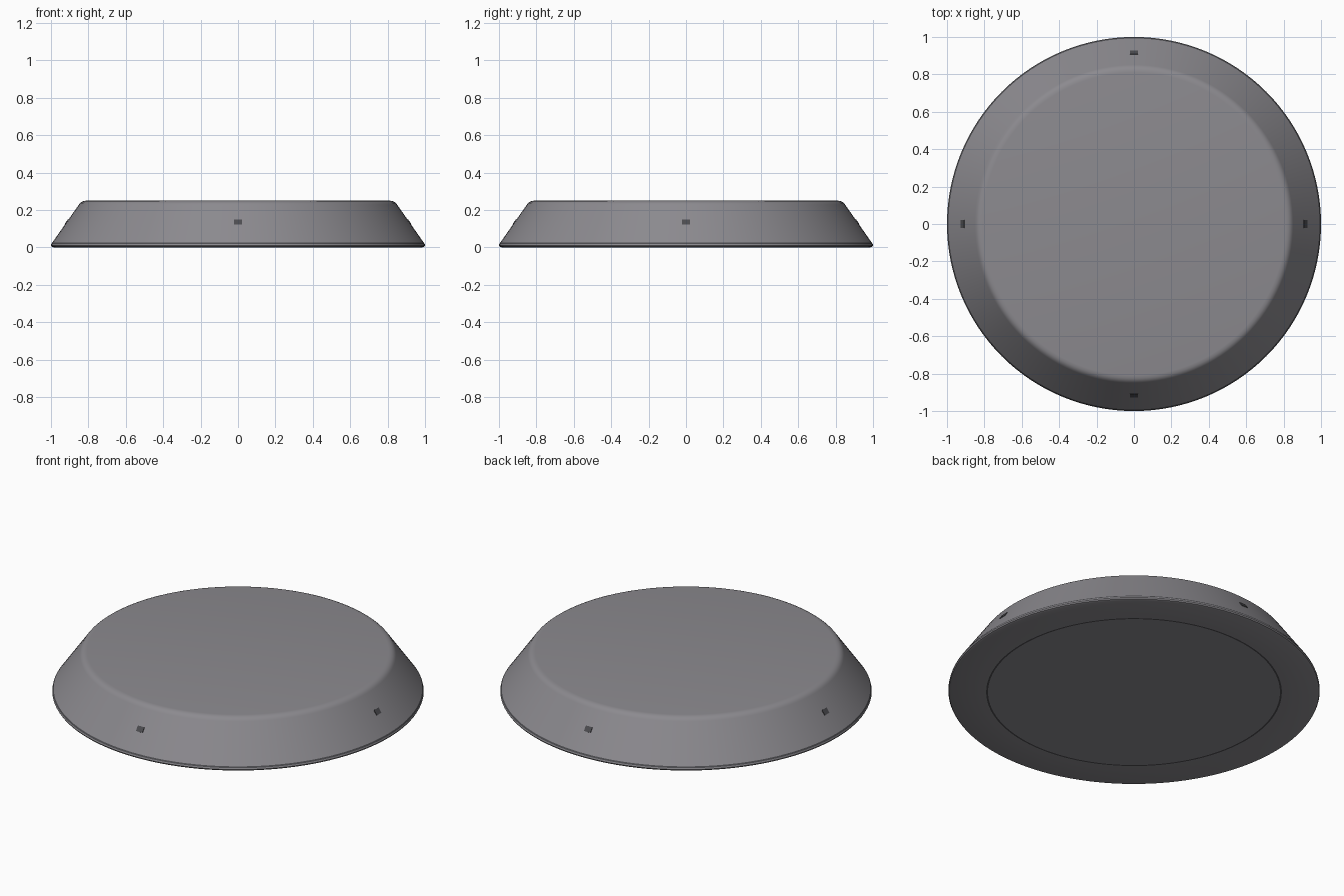
import bpy, bmesh, math
from mathutils import Matrix, Vector

if "Cube" in bpy.data.objects:
    bpy.data.objects.remove(bpy.data.objects["Cube"])

SEG = 128


def material(name, rgb):
    m = bpy.data.materials.new(name)
    m.diffuse_color = (*rgb, 1)
    m.use_nodes = True
    m.node_tree.nodes["Principled BSDF"].inputs["Base Color"].default_value = m.diffuse_color
    return m


grey = material("warm grey", (0.262, 0.255, 0.275))
dark = material("dark grey", (0.073, 0.073, 0.080))


def finish(bm, name, mats):
    mesh = bpy.data.meshes.new(name)
    bm.to_mesh(mesh)
    bm.free()
    for m in mats:
        mesh.materials.append(m)
    ob = bpy.data.objects.new(name, mesh)
    bpy.context.collection.objects.link(ob)
    return ob


def lathe(name, profile, dark_spans):
    """Spin (radius, z) points; the listed profile spans become dark."""
    bm = bmesh.new()
    rings = []
    for r, z in profile:
        rings.append([bm.verts.new((r * math.cos(2 * math.pi * i / SEG),
                                    r * math.sin(2 * math.pi * i / SEG), z))
                      for i in range(SEG)])
    for k, (a, b) in enumerate(zip(rings, rings[1:])):
        for i in range(SEG):
            j = (i + 1) % SEG
            f = bm.faces.new((a[i], a[j], b[j], b[i]))
            f.material_index = 1 if k in dark_spans else 0
    bm.faces.new(rings[0][::-1])
    bm.faces.new(rings[-1])
    bmesh.ops.recalc_face_normals(bm, faces=bm.faces)
    ob = finish(bm, name, [grey, dark])
    bpy.context.view_layer.objects.active = ob
    ob.select_set(True)
    bpy.ops.object.shade_smooth_by_angle(angle=math.radians(30))
    ob.select_set(False)
    return ob


# Sloped disc: underside with dark ring, rim, dark seam, slope, rounded top edge
profile = [(0.786, 0), (0.796, 0), (0.985, 0), (0.996, 0.004), (1.0, 0.011),
           (0.998, 0.019), (0.992, 0.027), (0.851, 0.228),
           (0.845, 0.236), (0.836, 0.243), (0.825, 0.248), (0.81, 0.25)]
lathe("sloped_disc_body", profile, {0, 5})

# Four small dark windows set on the slope
slope = Vector((0.851 - 0.992, 0, 0.228 - 0.027)).normalized()
normal = Vector((slope.z, 0, -slope.x))
side = Vector((0, 1, 0))
centre = Vector((0.992, 0, 0.027)) + slope * (0.108 / slope.z)
frame = Matrix((normal, side, slope)).transposed().to_4x4()
for n, label in enumerate(("right", "back", "left", "front")):
    bm = bmesh.new()
    bmesh.ops.create_cube(bm, size=1, matrix=Matrix.Rotation(n * math.pi / 2, 4, 'Z')
                          @ Matrix.Translation(centre) @ frame
                          @ Matrix.Diagonal((0.006, 0.042, 0.032, 1)))
    bmesh.ops.recalc_face_normals(bm, faces=bm.faces)
    finish(bm, "sensor_window_" + label, [dark])
